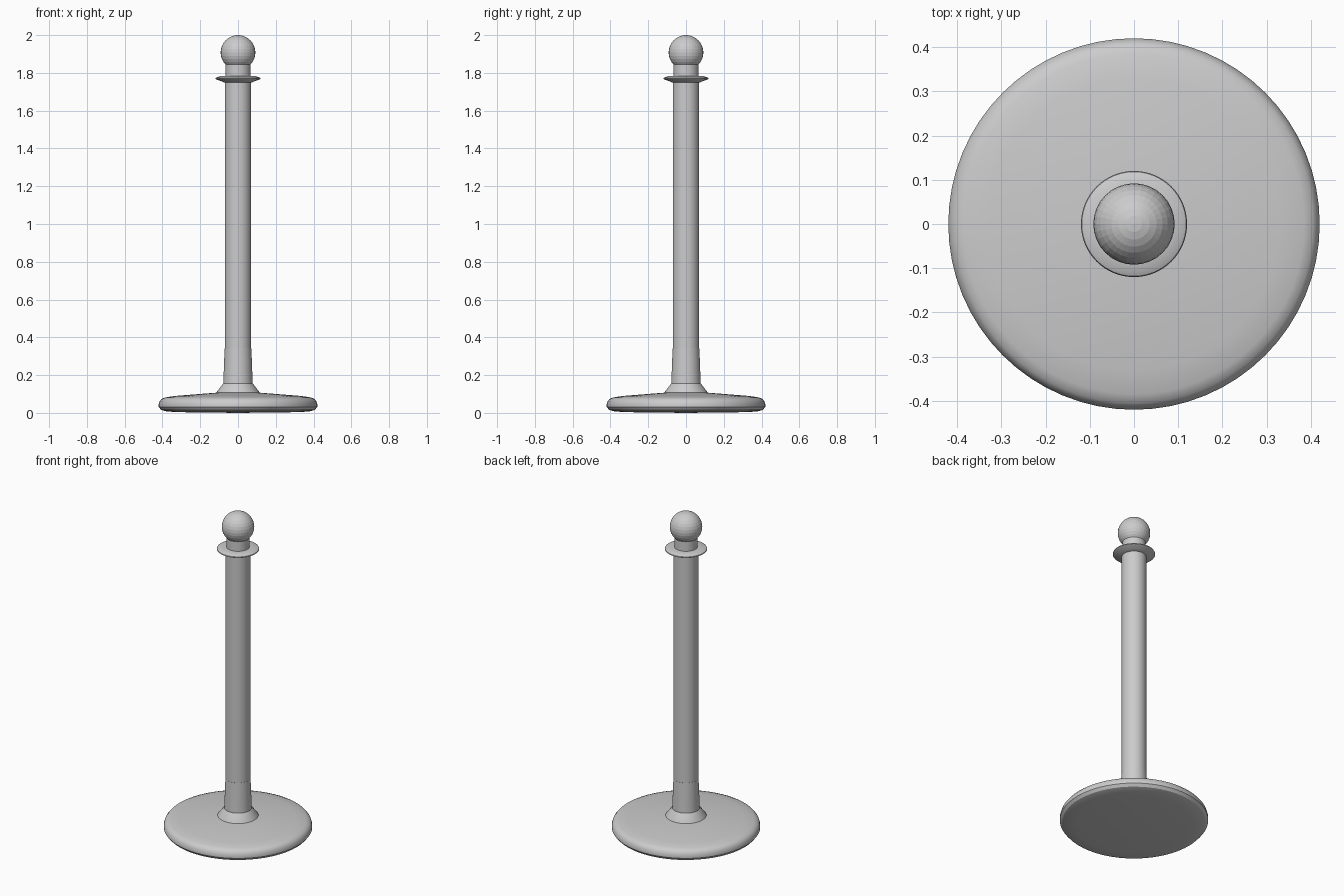
import bpy, bmesh, math

if "Cube" in bpy.data.objects:
    bpy.data.objects.remove(bpy.data.objects["Cube"])


def lathe(name, profile, sides=64, angle=30):
    """Spin an (r, z) profile around z into a closed object."""
    bm = bmesh.new()
    verts = [bm.verts.new((r, 0, z)) for r, z in profile]
    edges = [bm.edges.new(pair) for pair in zip(verts, verts[1:])]
    bmesh.ops.spin(bm, geom=verts + edges, cent=(0, 0, 0), axis=(0, 0, 1),
                   angle=math.tau, steps=sides, use_duplicate=False)
    bmesh.ops.remove_doubles(bm, verts=bm.verts, dist=1e-5)
    bmesh.ops.recalc_face_normals(bm, faces=bm.faces)
    mesh = bpy.data.meshes.new(name)
    bm.to_mesh(mesh)
    bm.free()
    obj = bpy.data.objects.new(name, mesh)
    bpy.context.collection.objects.link(obj)
    bpy.ops.object.select_all(action='DESELECT')
    obj.select_set(True)
    bpy.context.view_layer.objects.active = obj
    bpy.ops.object.shade_smooth_by_angle(angle=math.radians(angle))
    return obj


# Weighted base: flat underside, rounded rim, gently domed top
lathe("base", [(0, 0), (0.33, 0.004), (0.385, 0.009), (0.407, 0.016),
               (0.42, 0.032), (0.42, 0.045), (0.415, 0.062), (0.405, 0.074),
               (0.385, 0.082), (0.33, 0.09), (0.115, 0.107), (0, 0.107)])

# Conical collar where the post meets the base
lathe("base_collar", [(0, 0.1), (0.118, 0.1), (0.115, 0.108),
                      (0.079, 0.155), (0, 0.155)])

# Tapered sleeve around the foot of the post
lathe("post_sleeve", [(0, 0.15), (0.078, 0.15), (0.071, 0.34), (0, 0.34)])

# Post
lathe("post", [(0, 0.15), (0.07, 0.15), (0.07, 1.76), (0, 1.76)])

# Thin flared ring for hanging the rope
lathe("rope_ring", [(0, 1.75), (0.076, 1.75), (0.09, 1.757), (0.11, 1.763),
                    (0.12, 1.769), (0.118, 1.774), (0.11, 1.778),
                    (0.085, 1.784), (0, 1.784)])

# Neck below the ball
lathe("neck", [(0, 1.775), (0.066, 1.775), (0.066, 1.86), (0, 1.86)])

# Ball finial with visible facets
R = 0.092
ball = [(R * math.sin(math.pi * i / 16), 2 - R - R * math.cos(math.pi * i / 16))
        for i in range(17)]
lathe("ball_finial", ball, sides=32, angle=1)
